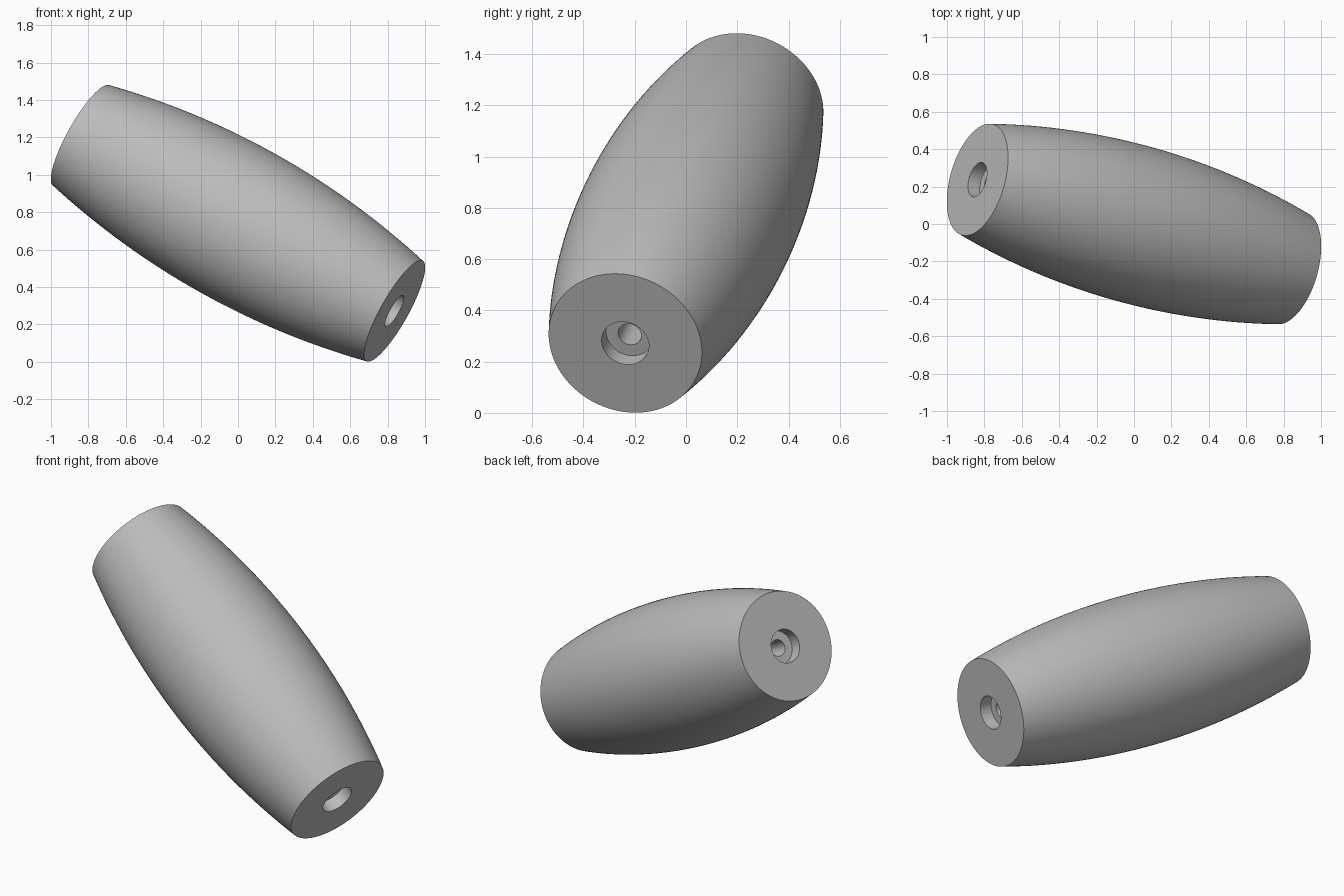
import bpy, bmesh, math
from mathutils import Vector

cube = bpy.data.objects.get("Cube")
if cube:
    bpy.data.objects.remove(cube, do_unlink=True)

# Main sizes
END_R, MID_R = 0.308, 0.421        # barrel radius at the ends and the middle
BORE_R, RECESS_R, RECESS_DEPTH = 0.0465, 0.095, 0.073
CENTRE = Vector((0, 0, 0.741))
HALF_AXIS = Vector((0.837, -0.237, -0.469))   # centre to lower end
HALF = HALF_AXIS.length
SEGMENTS, ARC_STEPS = 128, 32

grey = bpy.data.materials.new("grey")
grey.use_nodes = True
colour = (0.5, 0.5, 0.5, 1)
grey.diffuse_color = colour
grey.node_tree.nodes["Principled BSDF"].inputs["Base Color"].default_value = colour

# Outer circular arc, then the recess and through bore as one closed outline
bulge = MID_R - END_R
arc_r = (HALF ** 2 + bulge ** 2) / (2 * bulge)
sweep = math.asin(HALF / arc_r)
outline = []
for i in range(ARC_STEPS + 1):
    a = sweep * (2 * i / ARC_STEPS - 1)
    outline.append((MID_R - arc_r * (1 - math.cos(a)), arc_r * math.sin(a)))
floor = HALF - RECESS_DEPTH
outline += [(RECESS_R, HALF), (RECESS_R, floor), (BORE_R, floor),
            (BORE_R, -floor), (RECESS_R, -floor), (RECESS_R, -HALF)]

# Lathe the outline around the barrel axis
bm = bmesh.new()
verts = [bm.verts.new((r, 0, z)) for r, z in outline]
edges = [bm.edges.new((v, verts[i - 1])) for i, v in enumerate(verts)]
bmesh.ops.spin(bm, geom=verts + edges, cent=(0, 0, 0), axis=(0, 0, 1),
               angle=math.tau, steps=SEGMENTS, use_merge=True)
bmesh.ops.remove_doubles(bm, verts=bm.verts, dist=1e-5)
bmesh.ops.recalc_face_normals(bm, faces=bm.faces)
mesh = bpy.data.meshes.new("barrel_handle")
bm.to_mesh(mesh)
bm.free()
mesh.materials.append(grey)

handle = bpy.data.objects.new("barrel_handle", mesh)
bpy.context.collection.objects.link(handle)
handle.location = CENTRE
handle.rotation_euler = HALF_AXIS.to_track_quat('Z', 'Y').to_euler()

# Smooth sides with crisp rims
bpy.ops.object.select_all(action='DESELECT')
handle.select_set(True)
bpy.context.view_layer.objects.active = handle
bpy.ops.object.shade_smooth_by_angle(angle=math.radians(30))
